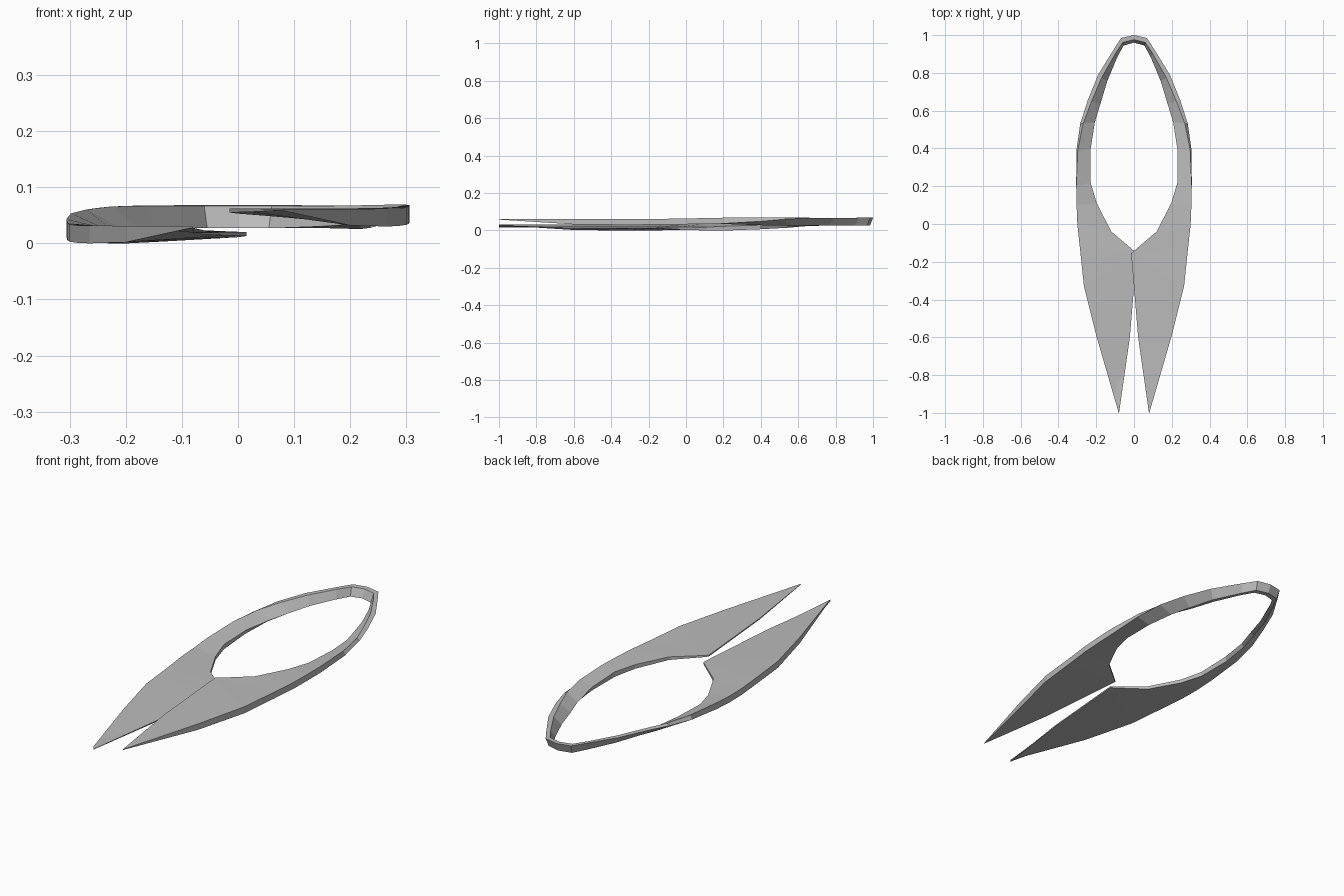
import bpy, bmesh
from mathutils import Vector

cube = bpy.data.objects.get("Cube")
if cube:
    bpy.data.objects.remove(cube, do_unlink=True)

# Brushed grey metal
steel = bpy.data.materials.new("grey_steel")
steel.use_nodes = True
colour = (0.5, 0.5, 0.5, 1)
steel.diffuse_color = colour
steel.node_tree.nodes["Principled BSDF"].inputs["Base Color"].default_value = colour

# Cross-sections of one arm, from the spring bow to the blade tip:
# outer x, y, inner x, y, rim width fraction, heights of the four corners
SECTIONS = [
    (0.000, 1.000, 0.000, 0.960, 0.6, 0.068, 0.067, 0.027, 0.027),
    (0.068, 0.985, 0.055, 0.945, 0.6, 0.068, 0.067, 0.027, 0.027),
    (0.107, 0.925, 0.090, 0.880, 0.5, 0.068, 0.067, 0.028, 0.027),
    (0.190, 0.790, 0.142, 0.755, 0.4, 0.067, 0.067, 0.030, 0.027),
    (0.245, 0.655, 0.178, 0.635, 0.3, 0.066, 0.068, 0.032, 0.026),
    (0.285, 0.530, 0.207, 0.540, 0.2, 0.060, 0.069, 0.038, 0.026),
    (0.305, 0.390, 0.230, 0.395, 0.1, 0.048, 0.069, 0.050, 0.028),
    (0.306, 0.200, 0.230, 0.220, 0.0, 0.037, 0.068, 0.058, 0.034),
    (0.304, 0.100, 0.197, 0.110, 0.0, 0.035, 0.066, 0.060, 0.040),
    (0.300, 0.000, 0.120, -0.040, 0.0, 0.033, 0.064, 0.061, 0.046),
    (0.286, -0.130, 0.000, -0.142, 0.0, 0.031, 0.062, 0.061, 0.053),
    (0.265, -0.330, -0.015, -0.155, 0.0, 0.030, 0.062, 0.062, 0.055),
    (0.200, -0.590, 0.022, -0.600, 0.0, 0.032, 0.061, 0.062, 0.056),
    (0.081, -1.000, 0.079, -1.000, 0.0, 0.058, 0.061, 0.061, 0.059),
]


def section_points(sec, side):
    """Four corners of one section; the right arm drops below the left one."""
    ox, oy, ix, iy, f, *heights = sec
    outer, inner = Vector((ox, oy)), Vector((ix, iy))
    corners = [outer, outer.lerp(inner, f), inner, inner.lerp(outer, f)]
    drop = min(max((0.7 - oy) / 0.6, 0), 1) if side < 0 else 0
    points = []
    for p, z, extra in zip(corners, heights, (0, 0, 0.012, 0.012)):
        points.append((side * p.x, p.y, max(z - drop * (0.03 + extra), 0)))
    return points


# Both arms run as one strip through the bow, tip to tip
strip = [section_points(s, 1) for s in reversed(SECTIONS)]
strip += [section_points(s, -1) for s in SECTIONS[1:]]

bm = bmesh.new()
rings = [[bm.verts.new(p) for p in ring] for ring in strip]
for r0, r1 in zip(rings, rings[1:]):
    for i in range(4):
        j = (i + 1) % 4
        bm.faces.new((r0[i], r0[j], r1[j], r1[i]))
bm.faces.new(rings[0])
bm.faces.new(rings[-1])
bmesh.ops.recalc_face_normals(bm, faces=bm.faces)

mesh = bpy.data.meshes.new("spring_shears")
bm.to_mesh(mesh)
bm.free()
mesh.materials.append(steel)
shears = bpy.data.objects.new("spring_shears", mesh)
bpy.context.collection.objects.link(shears)
